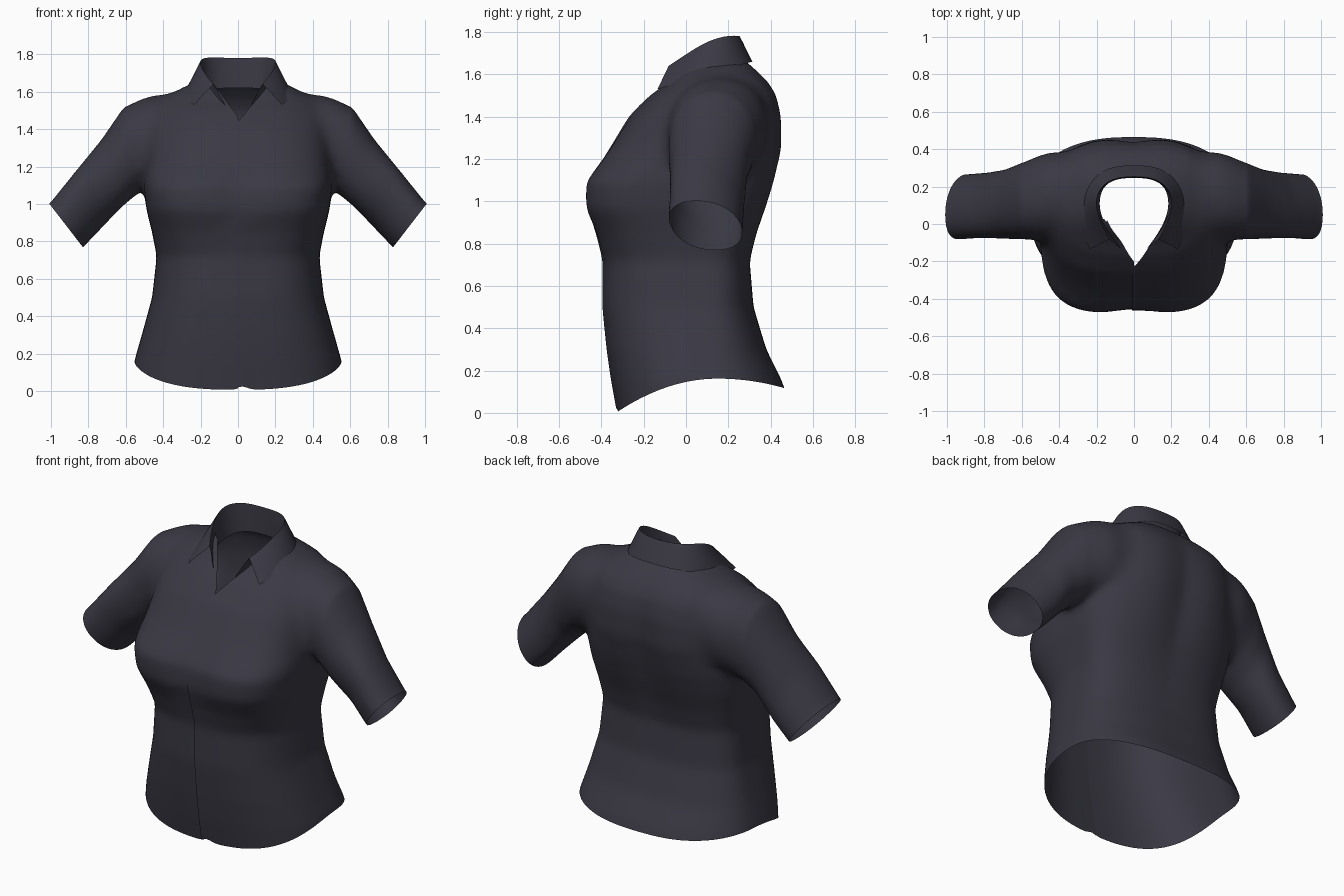
import bpy, bmesh, math

if "Cube" in bpy.data.objects:
    bpy.data.objects.remove(bpy.data.objects["Cube"])

cloth = bpy.data.materials.new("dark_charcoal_cloth")
cloth.diffuse_color = (0.043, 0.041, 0.058, 1)
cloth.use_nodes = True
cloth.node_tree.nodes["Principled BSDF"].inputs["Base Color"].default_value = cloth.diffuse_color
N = 48


def spow(v, p):
    return math.copysign(abs(v) ** p, v)


def loft(bm, rings):
    """Closed solid through a list of rings of points."""
    rows = [[bm.verts.new(p) for p in r] for r in rings]
    n = len(rows[0])
    for a, b in zip(rows, rows[1:]):
        for i in range(n):
            j = (i + 1) % n
            bm.faces.new((a[i], a[j], b[j], b[i]))
    bm.faces.new(rows[0])
    bm.faces.new(rows[-1])


def make_object(name, bm):
    me = bpy.data.meshes.new(name)
    bm.to_mesh(me)
    bm.free()
    ob = bpy.data.objects.new(name, me)
    bpy.context.collection.objects.link(ob)
    me.materials.append(cloth)
    return ob


def apply_modifiers(ob):
    dg = bpy.context.evaluated_depsgraph_get()
    me = bpy.data.meshes.new_from_object(ob.evaluated_get(dg))
    ob.modifiers.clear()
    ob.data = me
    if not me.materials:
        me.materials.append(cloth)


# Torso sections: height, half width, front y, back y, front and back squareness
torso = [
    (-0.06, 0.585, -0.31, 0.53, 0.78, 0.8), (0.16, 0.555, -0.35, 0.45, 0.78, 0.8),
    (0.30, 0.515, -0.37, 0.38, 0.74, 0.8), (0.50, 0.46, -0.39, 0.32, 0.7, 0.78),
    (0.72, 0.435, -0.388, 0.305, 0.66, 0.76), (0.85, 0.46, -0.425, 0.34, 0.58, 0.76),
    (0.97, 0.49, -0.478, 0.385, 0.52, 0.78), (1.09, 0.505, -0.478, 0.425, 0.52, 0.8),
    (1.25, 0.50, -0.36, 0.465, 0.65, 0.83), (1.40, 0.49, -0.265, 0.462, 0.74, 0.83),
    (1.50, 0.47, -0.17, 0.437, 0.78, 0.83), (1.56, 0.43, -0.09, 0.40, 0.82, 0.83),
    (1.61, 0.32, -0.05, 0.35, 0.85, 0.8), (1.67, 0.20, 0.0, 0.28, 0.9, 0.8)]


def torso_ring(z, hx, yf, yb, pf, pb):
    yc = 0.10 if z < 1.5 else 0.14
    front_dip = 0.03 * math.exp(-((z - 1.05) / 0.15) ** 2)
    back_dip = 0.035 * math.exp(-((z - 1.2) / 0.35) ** 2)
    ring = []
    for i in range(N):
        a = 2 * math.pi * i / N
        c, s = math.cos(a), math.sin(a)
        p = pf if s < 0 else pb
        x = hx * spow(c, p)
        y = yc + (yb - yc if s > 0 else yc - yf) * spow(s, p)
        y += (-back_dip if s > 0 else front_dip) * math.exp(-(x / 0.1) ** 2)
        ring.append((x, y, z))
    return ring


# Sleeve sections: upper x,z, lower x,z, front y, back y
sleeve = [
    (0.32, 1.59, 0.32, 1.15, 0.00, 0.385), (0.48, 1.58, 0.45, 1.10, -0.085, 0.385),
    (0.61, 1.52, 0.53, 1.06, -0.085, 0.34), (0.73, 1.345, 0.62, 0.985, -0.08, 0.295),
    (0.865, 1.18, 0.73, 0.87, -0.07, 0.27), (1.01, 1.00, 0.83, 0.765, -0.075, 0.26),
    (1.09, 0.94, 0.91, 0.705, -0.075, 0.26)]


def sleeve_ring(side, ux, uz, lx, lz, yf, yb):
    skew = 0.09 if ux > 0.8 else 0.0
    ring = []
    for i in range(N):
        a = 2 * math.pi * i / N
        t = 0.5 + 0.5 * spow(math.cos(a), 0.92)
        y = (yf + yb) / 2 + (yb - yf) / 2 * spow(math.sin(a), 0.92)
        y += skew * (0.5 - t)
        ring.append((side * (lx + (ux - lx) * t), y, lz + (uz - lz) * t))
    return ring


# Shirt body: torso and sleeves fused into one smooth skin
bm = bmesh.new()
loft(bm, [torso_ring(*r) for r in torso])
for side in (1, -1):
    loft(bm, [sleeve_ring(side, *r) for r in sleeve])
bmesh.ops.recalc_face_normals(bm, faces=bm.faces)
shirt = make_object("shirt_body", bm)
m = shirt.modifiers.new("fuse", 'REMESH')
m.mode = 'VOXEL'
m.voxel_size = 0.02
m = shirt.modifiers.new("soften", 'SMOOTH')
m.factor = 0.5
m.iterations = 12
apply_modifiers(shirt)

# Extra softening where the sleeves meet the shoulders
armholes = shirt.vertex_groups.new(name="armholes")
armholes.add([v.index for v in shirt.data.vertices
              if 0.3 < abs(v.co.x) < 0.6 and v.co.z > 1.16], 1.0, 'REPLACE')
m = shirt.modifiers.new("soften_armholes", 'SMOOTH')
m.factor = 0.5
m.iterations = 30
m.vertex_group = "armholes"
apply_modifiers(shirt)

bm = bmesh.new()
bm.from_mesh(shirt.data)


def cut(test, co, no, clear=False):
    fs = [f for f in bm.faces if test(f.calc_center_median())]
    es = {e for f in fs for e in f.edges}
    vs = {v for f in fs for v in f.verts}
    bmesh.ops.bisect_plane(bm, geom=list(vs) + list(es) + fs, plane_co=co,
                           plane_no=no, clear_outer=clear, dist=1e-5)


def delete_faces(test):
    fs = [f for f in bm.faces if test(f.calc_center_median())]
    bmesh.ops.delete(bm, geom=fs, context='FACES')


# Open cuffs
for side in (1, -1):
    cut(lambda c: c.x * side > 0.68, (side * 1.0, 0, 0.99),
        (side * 0.79, 0, -0.61), True)


# Curved hem: flatten along the hem curve, cut, and restore
def hem(v):
    k = 0.7 if v.y < 0.15 else 0.45
    notch = 0.02 * math.exp(-((v.x - 0.03) / 0.035) ** 2) if v.y < 0 else 0
    return 0.162 - k * (v.y - 0.15) ** 2 + notch


for v in bm.verts:
    v.co.z -= hem(v.co)
cut(lambda c: c.z < 0.3, (0, 0, 0), (0, 0, -1), True)
for v in bm.verts:
    v.co.z += hem(v.co)

# Neck hole and open V at the front
delete_faces(lambda c: c.z > 1.5 and (c.x / 0.215) ** 2 + ((c.y - 0.13) / 0.15) ** 2 < 1)
for side in (1, -1):
    cut(lambda c: c.z > 1.38 and c.y < 0.1, (0.015 + side * 0.01, 0, 1.46),
        (side, 0, -0.75))
delete_faces(lambda c: c.z > 1.45 and c.y < 0.05
             and abs(c.x - 0.015) < 0.01 + 0.75 * (c.z - 1.46))

# Front closure: one side laps slightly over the other
cut(lambda c: c.y < 0 and abs(c.x) < 0.1, (0, 0, 0), (1, 0, 0))
seam = [e for e in bm.edges if all(abs(v.co.x) < 1e-4 and v.co.y < 0 for v in e.verts)]
bmesh.ops.split_edges(bm, edges=seam)
lap = {v for f in bm.faces for v in f.verts
       if f.calc_center_median().x > 0 and v.co.y < 0 and v.co.x < 0.1}
for v in lap:
    t = 1 - max(v.co.x, 0) / 0.1
    v.co.y -= 0.006 * t
    v.co.x -= 0.012 * t
loose = [v for v in bm.verts if not v.link_faces]
bmesh.ops.delete(bm, geom=loose, context='VERTS')
bm.to_mesh(shirt.data)
bm.free()

# Collar: inner stand, fold line and turned-down outer leaf
stand = [(0, .25, 1.62), (.12, .24, 1.62), (.18, .18, 1.60), (.19, .08, 1.58),
         (.145, -.03, 1.57), (.07, -.13, 1.53)]
fold = [(0, .255, 1.785), (.12, .245, 1.79), (.195, .18, 1.79), (.205, .09, 1.76),
        (.175, .0, 1.70), (.13, -.08, 1.645)]
leaf = [(0, .315, 1.66), (.14, .31, 1.66), (.25, .22, 1.635), (.295, .10, 1.60),
        (.285, -.03, 1.56), (.235, -.135, 1.53)]
bm = bmesh.new()
crease = bm.edges.layers.float.new("crease_edge")
rows = []
for row in (stand, fold, leaf):
    pts = [(-x, y, z) for x, y, z in row[:0:-1]] + row
    rows.append([bm.verts.new(p) for p in pts])
for a, b in zip(rows, rows[1:]):
    for i in range(len(a) - 1):
        bm.faces.new((a[i], a[i + 1], b[i + 1], b[i]))
for a, b in zip(rows[1], rows[1][1:]):
    bm.edges.get((a, b))[crease] = 0.8
bmesh.ops.recalc_face_normals(bm, faces=bm.faces)
collar = make_object("collar", bm)
m = collar.modifiers.new("round", 'SUBSURF')
m.levels = m.render_levels = 2
m.boundary_smooth = 'PRESERVE_CORNERS'
apply_modifiers(collar)

for ob in (shirt, collar):
    bpy.ops.object.select_all(action='DESELECT')
    ob.select_set(True)
    bpy.context.view_layer.objects.active = ob
    bpy.ops.object.shade_smooth_by_angle(angle=math.radians(50))
